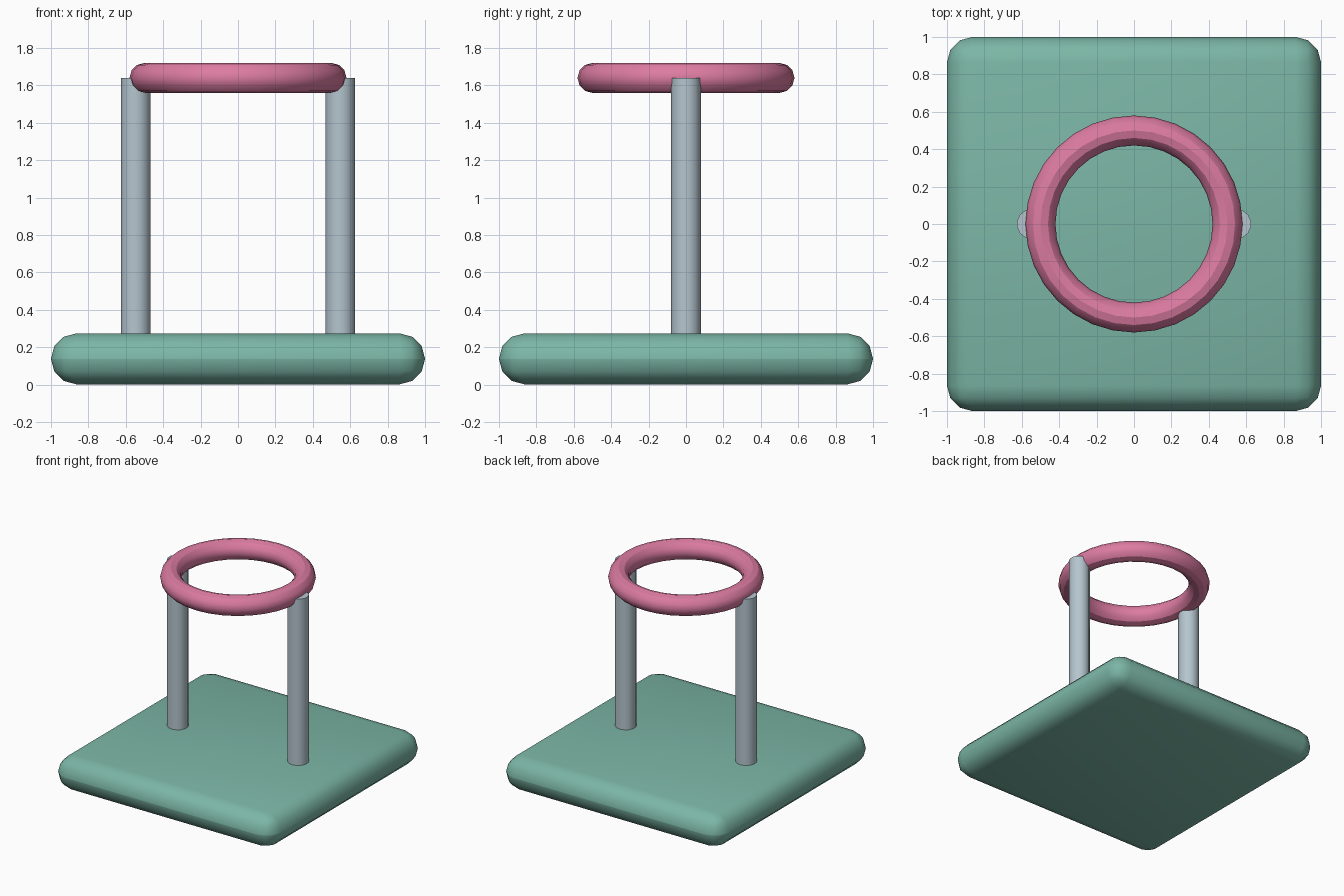
import bpy
import math

if "Cube" in bpy.data.objects:
    bpy.data.objects.remove(bpy.data.objects["Cube"])


def finish(obj, name, color=None):
    obj.name = name
    bpy.ops.object.shade_smooth_by_angle(angle=math.radians(30))
    if color:
        mat = bpy.data.materials.new(name + "_paint")
        mat.diffuse_color = color
        mat.use_nodes = True
        mat.node_tree.nodes["Principled BSDF"].inputs["Base Color"].default_value = mat.diffuse_color
        obj.data.materials.append(mat)
    return obj


# Square base slab with fully rounded rim
H = 0.272
bpy.ops.mesh.primitive_cube_add(size=1, location=(0, 0, H / 2 + 0.002))
base = bpy.context.object
base.scale = (2, 2, H)
bpy.ops.object.transform_apply(location=False, rotation=False, scale=True)
bevel = base.modifiers.new("round_rim", 'BEVEL')
bevel.width = H / 2 - 0.0005
bevel.segments = 3
bpy.ops.object.modifier_apply(modifier=bevel.name)
finish(base, "base", (0.20, 0.47, 0.38, 1))

# Two upright posts
BOTTOM, TOP = 0.2, 1.64
for side, label in ((-1, "left"), (1, "right")):
    bpy.ops.mesh.primitive_cylinder_add(
        vertices=14, radius=0.08, depth=TOP - BOTTOM,
        location=(side * 0.547, 0, (TOP + BOTTOM) / 2))
    finish(bpy.context.object, label + "_post", (0.46, 0.56, 0.62, 1))

# Ring resting across the posts
bpy.ops.mesh.primitive_torus_add(
    major_segments=32, minor_segments=12,
    major_radius=0.5, minor_radius=0.08, location=(0, 0, 1.64))
finish(bpy.context.object, "ring", (0.72, 0.20, 0.36, 1))
